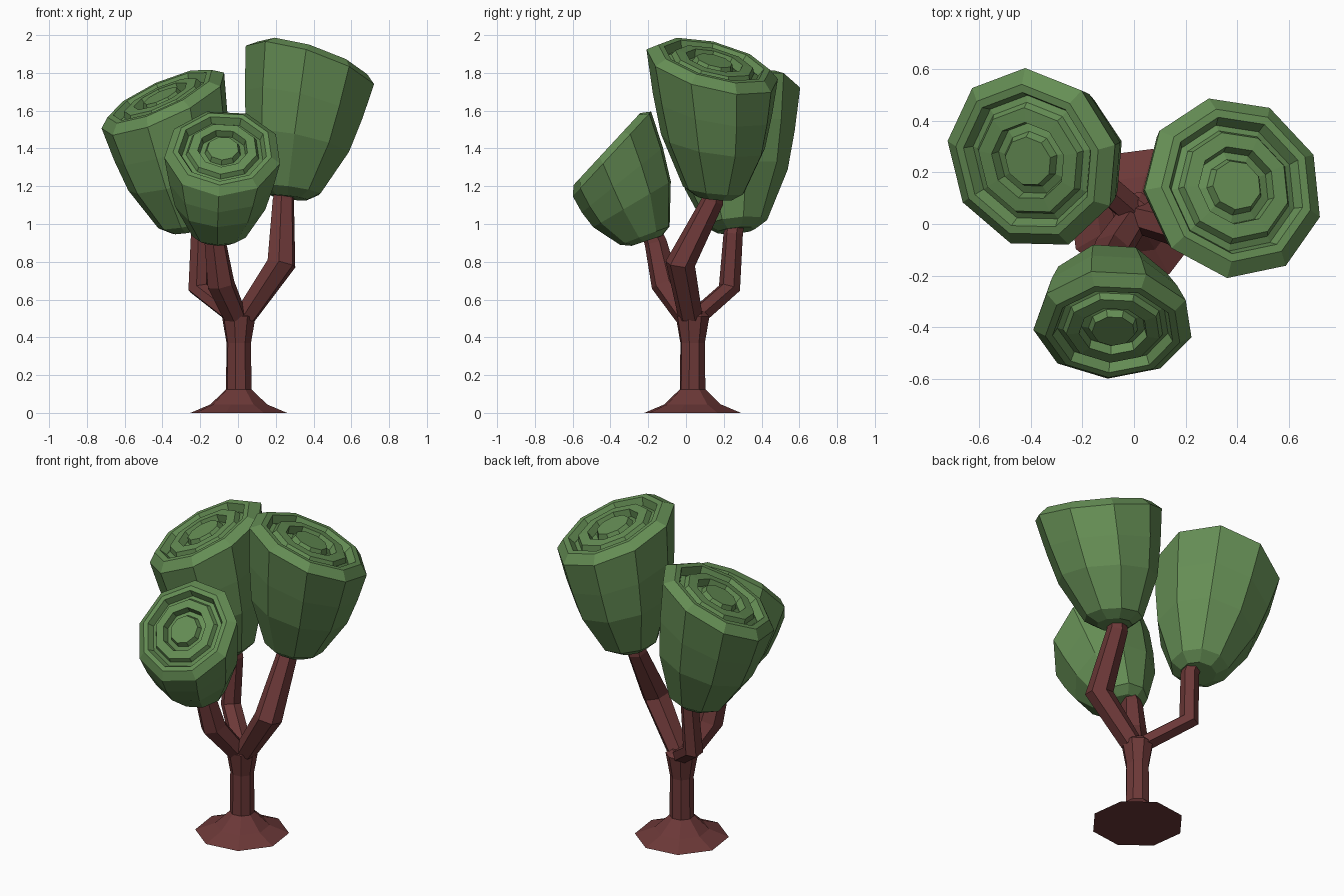
import bpy, bmesh, math
from mathutils import Vector

if "Cube" in bpy.data.objects:
    bpy.data.objects.remove(bpy.data.objects["Cube"])


def material(name, rgb):
    m = bpy.data.materials.new(name)
    m.diffuse_color = (*rgb, 1)
    m.use_nodes = True
    m.node_tree.nodes["Principled BSDF"].inputs["Base Color"].default_value = m.diffuse_color
    return m


BARK = material("bark", (0.15, 0.04, 0.039))
LEAF = material("leaf", (0.13, 0.27, 0.09))
UP = Vector((0, 0, 1))


def loft(name, rings, sides, phase, mat):
    """Skin a stack of regular polygons given as (centre, normal, radius)."""
    bm = bmesh.new()
    loops = []
    for c, n, r in rings:
        n = n.normalized()
        u = (Vector((1, 0, 0)) - n * n.x).normalized()
        v = n.cross(u)
        loop = []
        for i in range(sides):
            a = math.radians(phase) + math.tau * i / sides
            loop.append(bm.verts.new(c + r * (math.cos(a) * u + math.sin(a) * v)))
        loops.append(loop)
    for lo, hi in zip(loops, loops[1:]):
        for i in range(sides):
            j = (i + 1) % sides
            bm.faces.new((lo[i], lo[j], hi[j], hi[i]))
    bm.faces.new(loops[0][::-1])
    bm.faces.new(loops[-1])
    me = bpy.data.meshes.new(name)
    bm.to_mesh(me)
    bm.free()
    me.materials.append(mat)
    ob = bpy.data.objects.new(name, me)
    bpy.context.collection.objects.link(ob)


def branch(name, points, radii):
    p = [Vector(q) for q in points]
    rings = []
    for i, c in enumerate(p):
        n = (p[min(i + 1, len(p) - 1)] - p[max(i - 1, 0)]).normalized()
        rings.append((c, n + UP * (0.4 if i else 1.5), radii[i]))
    loft(name, rings, 6, 20, BARK)


# Crown: cup-shaped side, then chamfered rim and concentric grooves cut in a flat top
SIDE = [(0, 0.28), (0.06, 0.46), (0.42, 0.78), (0.7, 0.9)]
FACE = [(1, 0), (0.85, 0.12), (0.76, 0.12), (0.70, 0.0), (0.63, 0.03), (0.59, 0.11),
        (0.43, 0.12), (0.40, 0.0), (0.31, 0.03), (0.27, 0.12)]


def crown(name, base, rim, normal, radius, phase):
    base, rim, n = Vector(base), Vector(rim), Vector(normal).normalized()
    n0 = (UP * 0.6 + n * 0.4).normalized()
    rings = [(base.lerp(rim, t), n0.lerp(n, t), r * radius) for t, r in SIDE]
    rings += [(rim + n * h * radius, n, r * radius) for r, h in FACE]
    loft(name, rings, 9, phase, LEAF)


# Trunk with flared foot
trunk = [(0, 0.265), (0.045, 0.155), (0.125, 0.07), (0.37, 0.067), (0.51, 0.092), (0.54, 0.06)]
loft("trunk", [(Vector((0.004, 0.035, z)), UP, r) for z, r in trunk], 8, 30, BARK)

# Branches
branch("right_branch", [(0.03, 0.025, 0.5), (0.23, -0.03, 0.79), (0.24, 0.14, 1.12), (0.25, 0.15, 1.2)],
       [0.065, 0.08, 0.06, 0.05])
branch("front_branch", [(-0.01, 0.01, 0.5), (-0.09, -0.11, 0.68), (-0.12, -0.16, 0.9), (-0.12, -0.2, 1.0)],
       [0.065, 0.075, 0.06, 0.05])
branch("back_branch", [(-0.015, 0.06, 0.51), (-0.21, 0.23, 0.66), (-0.2, 0.25, 0.95), (-0.22, 0.26, 1.02)],
       [0.06, 0.058, 0.052, 0.05])

# Crowns
crown("right_crown", (0.27, 0.15, 1.14), (0.385, 0.14, 1.825), (0.34, 0.26, 1), 0.364, 106)
crown("front_crown", (-0.1, -0.205, 0.912), (-0.08, -0.388, 1.375), (0, -0.735, 0.68), 0.312, 106)
crown("back_crown", (-0.25, 0.265, 0.965), (-0.393, 0.253, 1.64), (-0.46, -0.27, 1), 0.362, 95)
